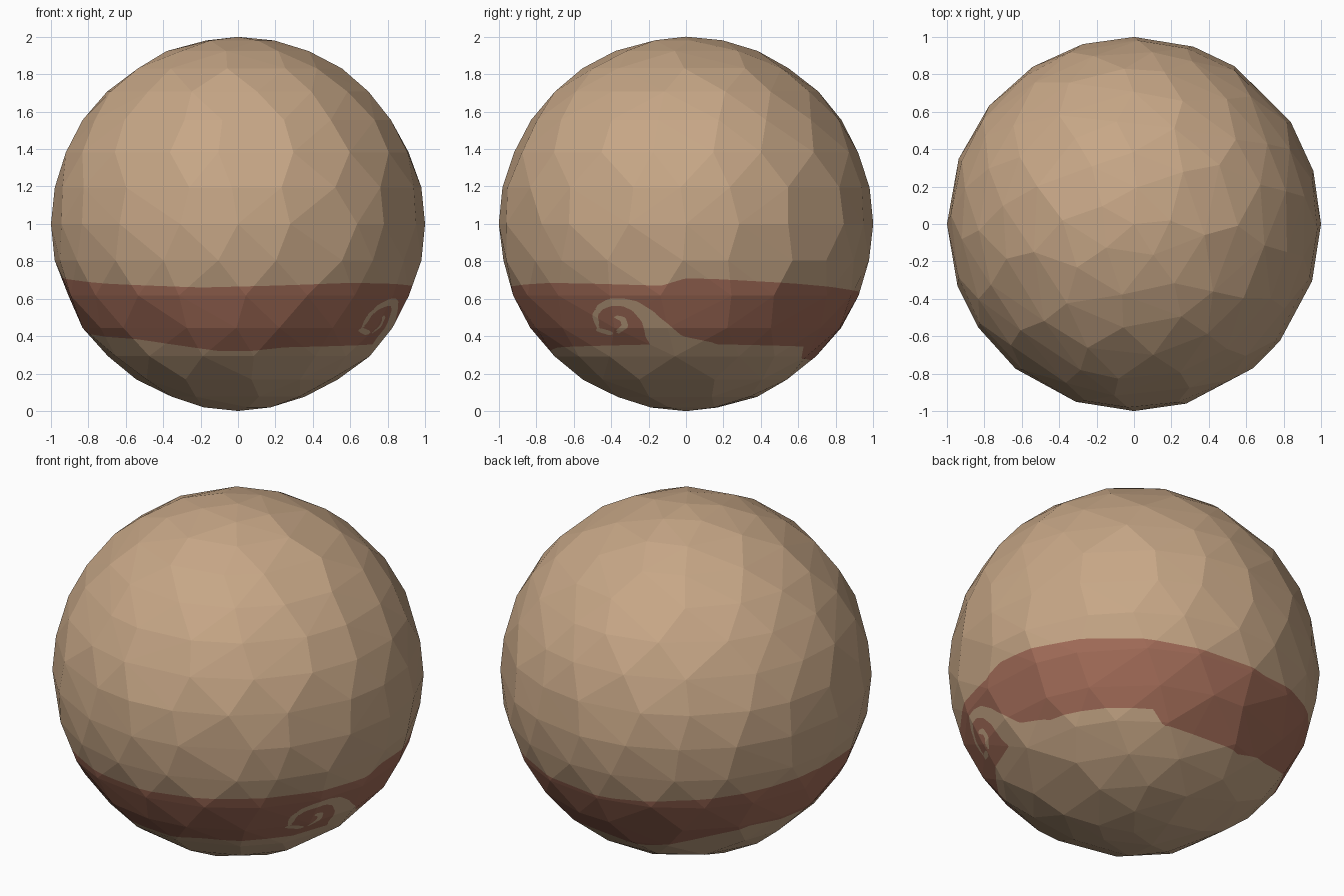
import bpy, bmesh, math, random
from mathutils import Vector

if "Cube" in bpy.data.objects:
    bpy.data.objects.remove(bpy.data.objects["Cube"])

random.seed(4)


def material(name, rgb):
    m = bpy.data.materials.new(name)
    m.diffuse_color = (*rgb, 1)
    m.use_nodes = True
    m.node_tree.nodes["Principled BSDF"].inputs["Base Color"].default_value = m.diffuse_color
    return m


# Outline of the painted band: (azimuth in degrees from +x, height)
TOP = [(0, .71), (10, .705), (40, .68), (73, .645), (100, .635), (123, .67), (172, .72),
       (190, .71), (222, .68), (258, .66), (282, .67), (310, .685), (330, .68), (352, .67), (360, .71)]
BOTTOM = [(0, .36), (20, .355), (58, .345), (63, .28), (106, .27), (128, .34), (150, .43),
          (185, .41), (225, .385), (245, .35), (262, .32), (275, .32), (290, .34), (325, .35), (360, .36)]
# Wave curl on the right side: strokes of (y, z, half width)
CURLS = [
    [(-.475, .465, .012), (-.487, .51, .015), (-.46, .555, .017), (-.41, .58, .02), (-.34, .583, .02),
     (-.27, .56, .028), (-.2, .5, .042), (-.15, .42, .07), (-.05, .34, .065), (.12, .31, .06)],
    [(-.38, .505, .008), (-.335, .49, .015), (-.325, .455, .016), (-.37, .42, .011)],
    [(-.47, .435, .011), (-.40, .415, .012)],
]


def lookup(table, a):
    for (a0, z0), (a1, z1) in zip(table, table[1:]):
        if a <= a1:
            return z0 + (z1 - z0) * (a - a0) / (a1 - a0)
    return table[-1][1]


def stroke_distance(y, z):
    best = 9
    for c in CURLS:
        for (y0, z0, r0), (y1, z1, r1) in zip(c, c[1:]):
            dy, dz = y1 - y0, z1 - z0
            t = max(0, min(1, ((y - y0) * dy + (z - z0) * dz) / (dy * dy + dz * dz)))
            d = math.hypot(y - y0 - t * dy, z - z0 - t * dz) - r0 - t * (r1 - r0)
            best = min(best, d)
    return best


def paint(p):
    """Positive inside the red band, negative outside."""
    a = math.degrees(math.atan2(p.y, p.x)) % 360
    f = min(lookup(TOP, a) - p.z, p.z - lookup(BOTTOM, a))
    return min(f, stroke_distance(p.y, p.z)) if p.x > 0 else f


# Faceted ball: level rings with irregular spacing, joined as a convex hull
bm = bmesh.new()
bm.verts.new((0, 0, 0))
bm.verts.new((0, 0, 2))
for ring in range(1, 16):
    lat = math.pi * ring / 16
    n = max(5, round(20 * math.sin(lat)))
    phase = 0 if ring == 8 else random.random()
    for i in range(n):
        jitter = 0 if ring == 8 and i % 5 == 0 else random.uniform(-.2, .2)
        a = math.tau * (i + phase + jitter) / n
        bm.verts.new((math.sin(lat) * math.cos(a), math.sin(lat) * math.sin(a), 1 + math.cos(lat)))
bmesh.ops.convex_hull(bm, input=bm.verts[:])
bmesh.ops.triangulate(bm, faces=bm.faces[:])

# Split the facets near the band finely, keeping them flat
near = [f for f in bm.faces if .2 < f.calc_center_median().z < .8]
edges = list({e for f in near for e in f.edges})
bmesh.ops.subdivide_edges(bm, edges=edges, cuts=11, use_grid_fill=True)
bmesh.ops.triangulate(bm, faces=[f for f in bm.faces if len(f.verts) > 3])

# Cut along the painted outline
value = {v: paint(v.co) for v in bm.verts}
cuts = []
for e in bm.edges[:]:
    v0, v1 = e.verts
    f0, f1 = value[v0], value[v1]
    if f0 * f1 < 0:
        t = max(.02, min(.98, f0 / (f0 - f1)))
        cuts.append(bmesh.utils.edge_split(e, v0, t)[1])
bmesh.ops.connect_verts(bm, verts=cuts)

# Red inside the outline, tan elsewhere
for f in bm.faces:
    f.smooth = False
    f.material_index = int(sum(value.get(v, 0) for v in f.verts) > 0)
bmesh.ops.recalc_face_normals(bm, faces=bm.faces[:])

mesh = bpy.data.meshes.new("banded_ball")
bm.to_mesh(mesh)
bm.free()
mesh.materials.append(material("tan", (.57, .385, .24)))
mesh.materials.append(material("rust red", (.37, .153, .10)))
ball = bpy.data.objects.new("banded_ball", mesh)
bpy.context.collection.objects.link(ball)
